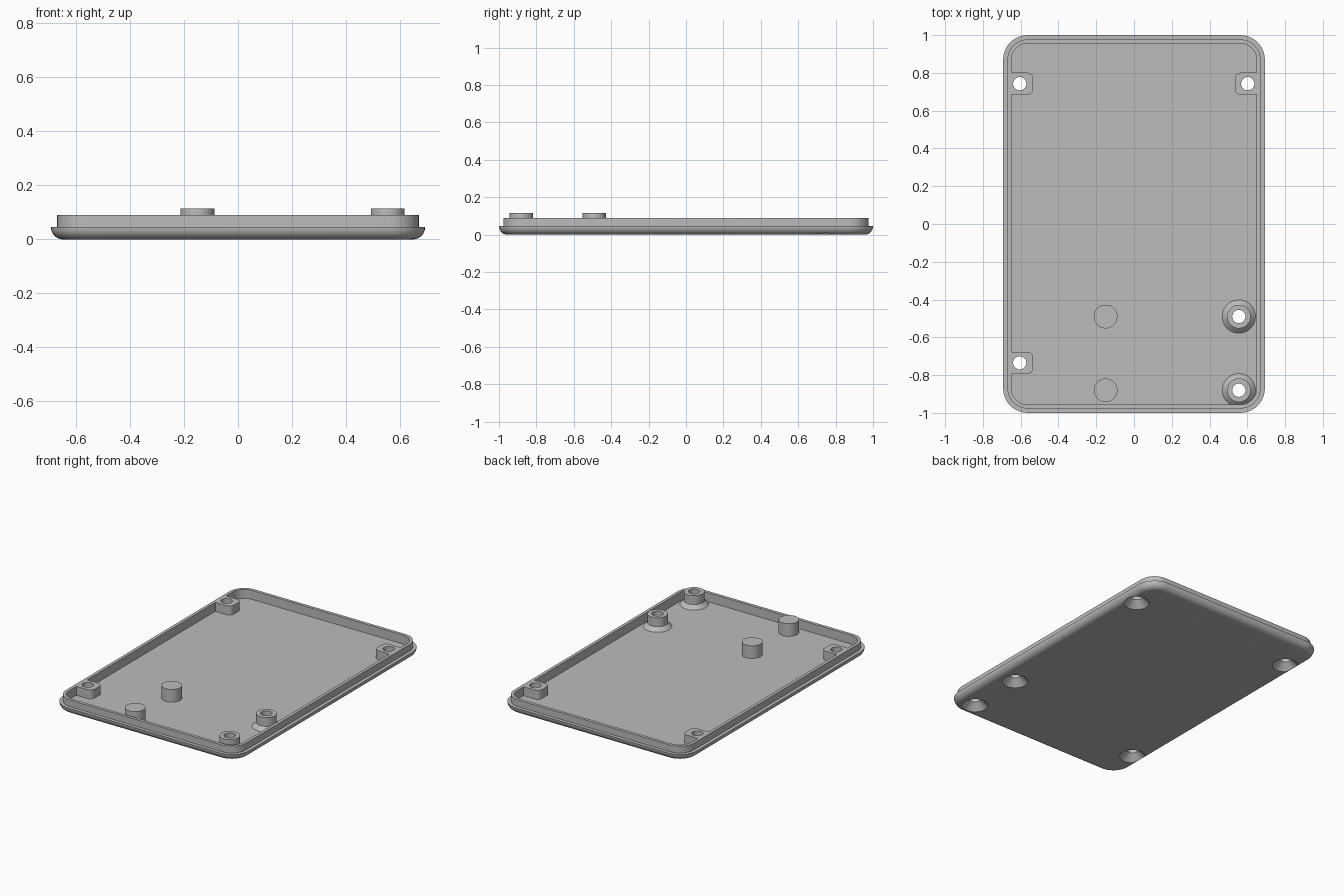
import bpy, math

cube = bpy.data.objects.get("Cube")
if cube:
    bpy.data.objects.remove(cube, do_unlink=True)

grey = bpy.data.materials.new("plain grey")
grey.use_nodes = True
grey.diffuse_color = (0.5, 0.5, 0.5, 1)
grey.node_tree.nodes["Principled BSDF"].inputs["Base Color"].default_value = (0.5, 0.5, 0.5, 1)

HALF_X, HALF_Y, CORNER = 0.693, 1.0, 0.13
LEDGE, RIM, FLOOR, POST_TOP = 0.045, 0.09, 0.03, 0.115
FILLET = 0.045
POST_R, HOLE_R = 0.0625, 0.035


def loft(name, rings):
    """Closed solid through a stack of rings with equal point counts."""
    n = len(rings[0])
    verts = [p for ring in rings for p in ring]
    faces = [tuple(reversed(range(n)))]
    for k in range(len(rings) - 1):
        a, b = k * n, (k + 1) * n
        for i in range(n):
            j = (i + 1) % n
            faces.append((a + i, a + j, b + j, b + i))
    faces.append(tuple(range((len(rings) - 1) * n, len(rings) * n)))
    mesh = bpy.data.meshes.new(name)
    mesh.from_pydata(verts, [], faces)
    mesh.materials.append(grey)
    obj = bpy.data.objects.new(name, mesh)
    bpy.context.collection.objects.link(obj)
    return obj


def rounded_ring(cx, cy, hx, hy, r, z, steps=10):
    pts = []
    for q, (sx, sy) in enumerate([(1, 1), (-1, 1), (-1, -1), (1, -1)]):
        for i in range(steps + 1):
            a = (q + i / steps) * math.pi / 2
            pts.append((cx + sx * (hx - r) + r * math.cos(a),
                        cy + sy * (hy - r) + r * math.sin(a), z))
    return pts


def turned(name, x, y, profile, n=48):
    return loft(name, [[(x + r * math.cos(math.tau * i / n),
                         y + r * math.sin(math.tau * i / n), z) for i in range(n)]
                       for r, z in profile])


def combine(target, other, operation):
    mod = target.modifiers.new(operation.lower(), "BOOLEAN")
    mod.operation, mod.solver, mod.object = operation, "EXACT", other
    bpy.context.view_layer.objects.active = target
    bpy.ops.object.modifier_apply(modifier=mod.name)
    bpy.data.objects.remove(other, do_unlink=True)


# Tray: rounded underside, ledge, raised lip and sunken floor as (inset, height)
section = []
for i in range(9):
    a = i / 8 * math.pi / 2
    section.append((FILLET * (1 - math.sin(a)), FILLET * (1 - math.cos(a))))
section += [(0.023, LEDGE), (0.023, RIM), (0.044, RIM), (0.044, FLOOR)]
lid = loft("lid", [rounded_ring(0, 0, HALF_X - d, HALF_Y - d, CORNER - d, z)
                   for d, z in section])

wall_holes = [(-0.605, 0.743), (0.602, 0.743), (-0.605, -0.735)]
post_holes = [(0.555, -0.49), (0.555, -0.88)]

# Screw bosses attached to the side walls
for x, y in wall_holes:
    side = math.copysign(1, x)
    boss = loft("wall_boss", [rounded_ring(side * 0.597, y, 0.063, 0.058, 0.03, z, 6)
                              for z in (0.015, RIM)])
    combine(lid, boss, "UNION")
    # Square the outer half so the boss meets the wall cleanly
    block = loft("boss_root", [rounded_ring(side * 0.635, y, 0.025, 0.058, 0.001, z, 1)
                               for z in (0.015, RIM)])
    combine(lid, block, "UNION")

# Hollow posts with a flared foot
for x, y in post_holes:
    post = turned("hollow_post", x, y, [(0.088, 0.015), (0.088, FLOOR),
                                        (POST_R, 0.0555), (POST_R, POST_TOP)])
    combine(lid, post, "UNION")

# Countersunk screw holes from below
for x, y in wall_holes + post_holes:
    cutter = turned("screw_cutter", x, y, [(0.09, -0.01), (HOLE_R, LEDGE), (HOLE_R, 0.2)])
    combine(lid, cutter, "DIFFERENCE")

# Solid support posts
posts = [turned("support_post", -0.15, y, [(POST_R, FLOOR), (POST_R, POST_TOP)])
         for _, y in post_holes]

for obj in [lid] + posts:
    bpy.ops.object.select_all(action="DESELECT")
    obj.select_set(True)
    bpy.context.view_layer.objects.active = obj
    bpy.ops.object.shade_smooth_by_angle(angle=math.radians(30))
